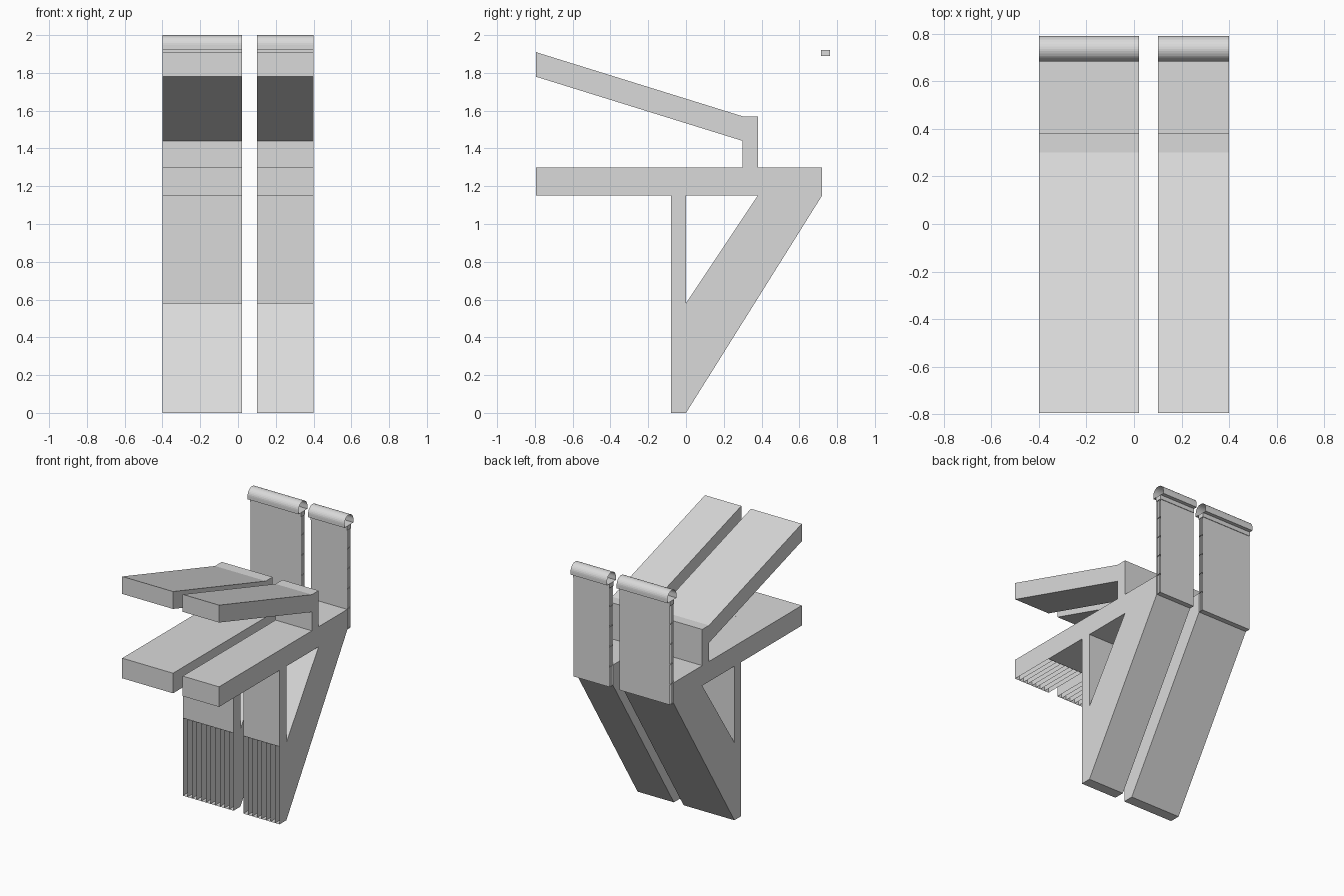
import bpy, bmesh, math

cube = bpy.data.objects.get("Cube")
if cube:
    bpy.data.objects.remove(cube, do_unlink=True)

grey = bpy.data.materials.new("light_grey")
grey.use_nodes = True
grey.diffuse_color = (0.7, 0.7, 0.7, 1)
grey.node_tree.nodes["Principled BSDF"].inputs["Base Color"].default_value = (0.7, 0.7, 0.7, 1)


def finish(name, bm):
    mesh = bpy.data.meshes.new(name)
    bm.to_mesh(mesh)
    bm.free()
    mesh.materials.append(grey)
    obj = bpy.data.objects.new(name, mesh)
    bpy.context.collection.objects.link(obj)


def ribbon(bm, path, x0, x1, closed=False):
    """Sweep a (y, z) path across the width as a thin skin."""
    rows = [[bm.verts.new((x, y, z)) for x in (x0, x1)] for y, z in path]
    pairs = list(zip(rows, rows[1:]))
    if closed:
        pairs.append((rows[-1], rows[0]))
    for a, b in pairs:
        bm.faces.new((a[0], a[1], b[1], b[0]))


def plate(bm, outline, x, flip=False):
    """Flat (y, z) outline standing at x."""
    face = bm.faces.new([bm.verts.new((x, y, z)) for y, z in outline])
    face.normal_update()
    if (face.normal.x < 0) != flip:
        face.normal_flip()


FRONT, BACK = -0.795, 0.72

# Side outlines of the structural parts
wing = [(FRONT, 1.78), (0.30, 1.44), (0.30, 1.57), (FRONT, 1.91)]
neck = [(0.30, 1.30), (0.38, 1.30), (0.38, 1.57), (0.30, 1.57)]
seat = [(FRONT, 1.15), (BACK, 1.15), (BACK, 1.30), (FRONT, 1.30)]
post = [(-0.08, 0), (0, 0), (0, 1.15), (-0.08, 1.15)]
brace = [(0, 0), (BACK, 1.15), (0.38, 1.15), (0, 0.58)]

# Skins leave the lower front and the front of the seat underside open
main_skin = [(-0.08, 0), (0, 0), (BACK, 1.15), (BACK, 1.30), (0.38, 1.30),
             (0.38, 1.57), (0.30, 1.57), (FRONT, 1.91), (FRONT, 1.78),
             (0.30, 1.44), (0.30, 1.30), (FRONT, 1.30), (FRONT, 1.15)]
corner_skin = [(-0.44, 1.15), (-0.08, 1.15), (-0.08, 0.58)]
hole_skin = [(0, 0.58), (0, 1.15), (0.38, 1.15)]

# Half-round cap outline
CAP_Y, CAP_R = 0.737, 0.053
cap = [(CAP_Y - CAP_R, 1.922)]
for i in range(17):
    a = math.pi * (1 - i / 16)
    cap.append((CAP_Y + CAP_R * math.cos(a), 1.947 + CAP_R * math.sin(a)))
cap.append((CAP_Y + CAP_R, 1.922))

for side, x0, x1, gaps in (("right", -0.40, 0.02, 11), ("left", 0.10, 0.40, 8)):
    # Frame skin and its two side plates
    bm = bmesh.new()
    ribbon(bm, main_skin, x0, x1)
    ribbon(bm, corner_skin, x0, x1)
    ribbon(bm, hole_skin, x0, x1, closed=True)
    for outline in (wing, neck, seat, post, brace):
        plate(bm, outline, x0, flip=True)
        plate(bm, outline, x1)
    finish(side + "_frame", bm)

    # Inner ribs seen through the open areas
    bm = bmesh.new()
    for i in range(1, gaps):
        for outline in (seat, post, brace):
            plate(bm, outline, x0 + (x1 - x0) * i / gaps)
    finish(side + "_ribs", bm)

    # Hollow upright board, open at both ends
    bm = bmesh.new()
    for y in (0.718, 0.730, 0.743, 0.758):
        ribbon(bm, [(y, 1.15), (y, 1.90)], x0, x1)
    for i in range(6):
        z = 1.15 + 0.15 * i
        ribbon(bm, [(0.718, z), (0.758, z)], x0, x1)
    finish(side + "_board", bm)

    # Collar joining board and cap
    bm = bmesh.new()
    collar = [(0.714, 1.89), (0.762, 1.89), (0.762, 1.922), (0.714, 1.922)]
    ribbon(bm, collar, x0, x1, closed=True)
    plate(bm, collar, x0, flip=True)
    plate(bm, collar, x1)
    finish(side + "_collar", bm)

    # Rounded cap shell
    bm = bmesh.new()
    ribbon(bm, cap, x0, x1, closed=True)
    finish(side + "_cap", bm)
